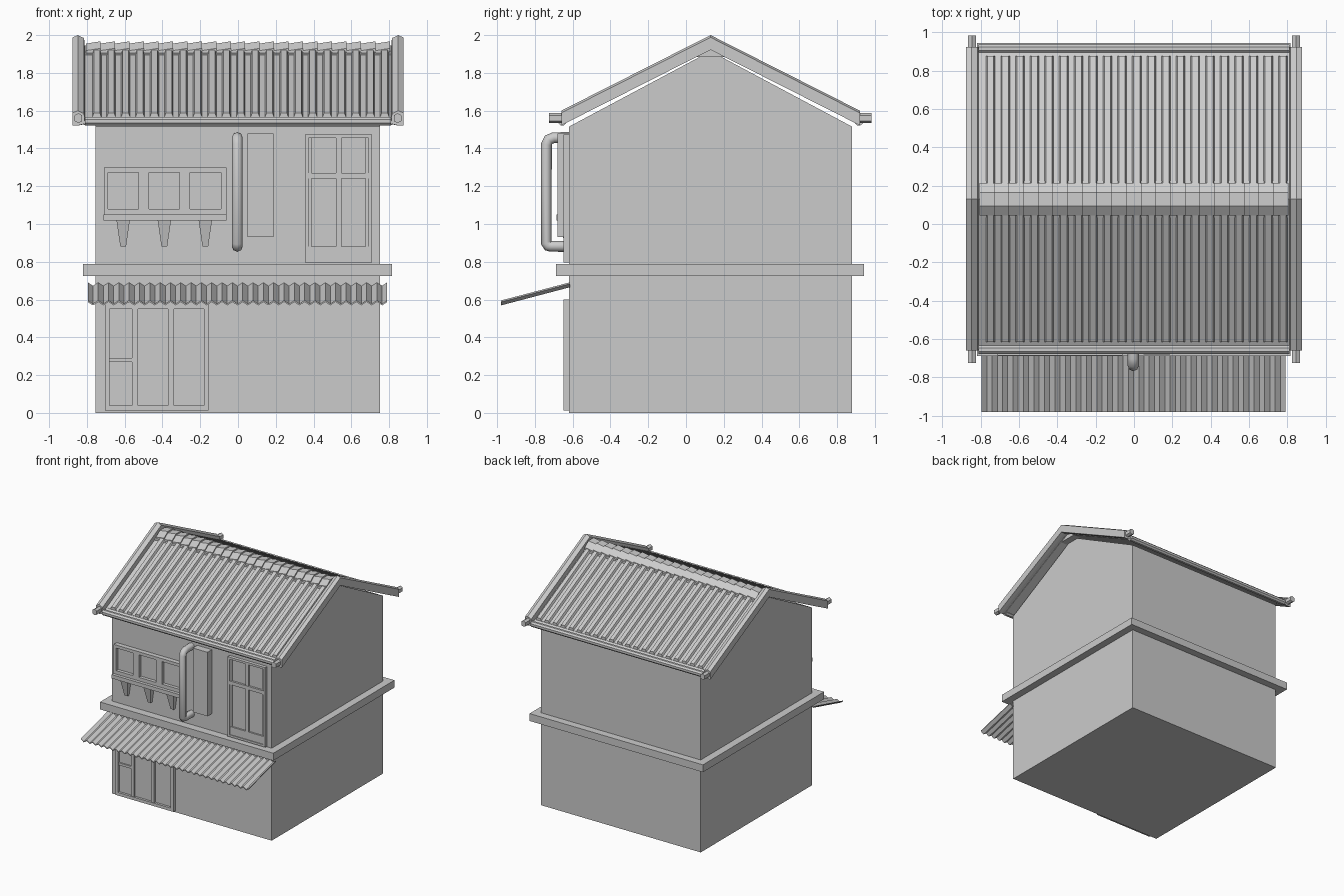
import bpy, bmesh, math

if "Cube" in bpy.data.objects:
    bpy.data.objects.remove(bpy.data.objects["Cube"])

WALL = -0.62      # front wall plane
RIDGE_Y = 0.13


def loft(name, rings):
    """Skin a series of equal-length point rings and cap both ends."""
    bm = bmesh.new()
    vs = [[bm.verts.new(p) for p in r] for r in rings]
    n = len(rings[0])
    for a, b in zip(vs, vs[1:]):
        for i in range(n):
            j = (i + 1) % n
            bm.faces.new((a[i], a[j], b[j], b[i]))
    bm.faces.new(vs[0])
    bm.faces.new(vs[-1])
    bmesh.ops.recalc_face_normals(bm, faces=bm.faces)
    me = bpy.data.meshes.new(name)
    bm.to_mesh(me)
    bm.free()
    ob = bpy.data.objects.new(name, me)
    bpy.context.collection.objects.link(ob)
    return ob


def prism_x(name, yz, x0, x1):
    return loft(name, [[(x, y, z) for y, z in yz] for x in (x0, x1)])


def prism_y(name, xz, y0, y1):
    return loft(name, [[(x, y, z) for x, z in xz] for y in (y0, y1)])


def box(name, x0, x1, y0, y1, z0, z1):
    return prism_x(name, [(y0, z0), (y1, z0), (y1, z1), (y0, z1)], x0, x1)


def frame(name, x0, x1, z0, z1, t, y):
    """Rectangular border of bar width t standing out from the wall to y."""
    box(name + "_left", x0, x0 + t, y, WALL, z0, z1)
    box(name + "_right", x1 - t, x1, y, WALL, z0, z1)
    box(name + "_bottom", x0 + t, x1 - t, y, WALL, z0, z0 + t)
    box(name + "_top", x0 + t, x1 - t, y, WALL, z1 - t, z1)


def slope(y):
    """Underside height of the roof."""
    return 1.922 - 0.506 * abs(y - RIDGE_Y)


# House body and floor band
prism_x("house_body", [(WALL, 0), (0.88, 0), (0.88, 1.515), (RIDGE_Y, 1.915), (WALL, 1.515)],
        -0.755, 0.752)
box("floor_band", -0.82, 0.815, -0.688, 0.943, 0.725, 0.788)

# Roof deck
deck_y = (-0.66, RIDGE_Y, 0.92)
prism_x("roof_deck", [(y, slope(y) + 0.003) for y in deck_y] +
        [(y, slope(y) + 0.02) for y in reversed(deck_y)], -0.815, 0.815)

# Ribbed tile sheets and eave bars on both slopes
N = 21
pitch = 1.6 / N
section = []
for i in range(N):
    x = -0.8 + i * pitch
    for f, h in ((0, 0.022), (0.38, 0.022), (0.48, 0.042), (0.9, 0.042)):
        section.append((x + f * pitch, h))
section += [(0.8, 0.022), (0.8, 0.012), (-0.8, 0.012)]
for s, side in ((-1, "front"), (1, "back")):
    rings = []
    for d in (0.745, 0.07):
        y = RIDGE_Y + s * d
        rings.append([(x, y, slope(y) + h) for x, h in section])
    loft("roof_tiles_" + side, rings)
    c = RIDGE_Y + s * 0.785
    prism_x("eave_bar_" + side,
            [(c + 0.024 * math.cos(a * math.pi / 4 + 0.39), 1.544 + 0.024 * math.sin(a * math.pi / 4 + 0.39))
             for a in range(8)], -0.81, 0.81)

# Ridge base and overlapping ridge tiles
prism_x("ridge_base", [(0.035, 1.885), (0.225, 1.885), (0.225, 1.9), (RIDGE_Y, 1.945), (0.035, 1.9)], -0.81, 0.81)
for i in range(N):
    x = -0.805 + i * 1.61 / N
    rings = []
    for dx, lift in ((0, 0.0), (1.61 / N, 0.012)):
        rings.append([(x + dx, RIDGE_Y + y, z + lift) for y, z in
                      ((-0.085, 1.9), (-0.085, 1.918), (-0.035, 1.955), (0.035, 1.955),
                       (0.085, 1.918), (0.085, 1.9))])
    loft("ridge_tile_%d" % i, rings)

# Gable edge beams with end caps
for s, side in ((-1, "left"), (1, "right")):
    sec = ((0.81, 0.008), (0.845, 0.0), (0.875, 0.0), (0.875, 0.066), (0.848, 0.078), (0.815, 0.062))
    loft("gable_beam_" + side,
         [[(s * x, y, slope(y) + h) for x, h in sec] for y in (-0.66, RIDGE_Y, 0.922)])
    for y0, y1, end in ((-0.725, -0.64, "front"), (0.9, 0.983, "back")):
        prism_y("beam_cap_%s_%s" % (side, end),
                [(s * x, z) for x, z in ((0.825, 1.545), (0.845, 1.535), (0.865, 1.545),
                                         (0.865, 1.575), (0.845, 1.587), (0.825, 1.575))], y0, y1)

# Corrugated awning
W = 58
xs = [(-0.795 + i * 1.585 / W, 0.009 * (-1) ** i) for i in range(W + 1)]
sec = [(x, h + 0.004) for x, h in xs] + [(x, h - 0.004) for x, h in reversed(xs)]
loft("awning", [[(x, y, z + h) for x, h in sec] for y, z in ((-0.98, 0.582), (-0.615, 0.678))])

# Bay window with three panes, sill and brackets
box("window_back", -0.70, -0.07, -0.632, WALL, 1.03, 1.29)
box("window_rail_top", -0.71, -0.062, -0.66, WALL, 1.272, 1.298)
box("window_rail_bottom", -0.71, -0.062, -0.66, WALL, 1.05, 1.08)
for i, (a, b) in enumerate(((-0.71, -0.687), (-0.528, -0.472), (-0.31, -0.254), (-0.09, -0.062))):
    box("window_post_%d" % i, a, b, -0.66, WALL, 1.08, 1.272)
box("window_sill", -0.712, -0.06, -0.686, WALL, 1.018, 1.05)
for i, x in enumerate((-0.608, -0.39, -0.173)):
    rings = []
    for z, w, y in ((1.018, 0.035, -0.67), (0.88, 0.015, -0.64)):
        rings.append([(x - w, y, z), (x + w, y, z), (x + w, WALL, z), (x - w, WALL, z)])
    loft("window_bracket_%d" % i, rings)

# Blank upright signboard
box("signboard", 0.05, 0.188, -0.68, WALL, 0.932, 1.478)

# Pipe with bent corners
cu = bpy.data.curves.new("drain_pipe", "CURVE")
cu.dimensions = "3D"
cu.bevel_depth = 0.029
cu.bevel_resolution = 2
cu.use_fill_caps = True
path = ((-0.61, 1.457), (-0.70, 1.457), (-0.727, 1.447), (-0.739, 1.42),
        (-0.739, 0.90), (-0.73, 0.885), (-0.715, 0.882), (-0.61, 0.882))
sp = cu.splines.new("POLY")
sp.points.add(len(path) - 1)
for p, (y, z) in zip(sp.points, path):
    p.co = (-0.004, y, z, 1)
pipe = bpy.data.objects.new("drain_pipe", cu)
bpy.context.collection.objects.link(pipe)
bpy.context.view_layer.objects.active = pipe
pipe.select_set(True)
bpy.ops.object.convert(target="MESH")
bpy.ops.object.shade_smooth_by_angle(angle=math.radians(50))

# Upper glazed door
box("upper_door_back", 0.36, 0.705, -0.628, WALL, 0.795, 1.47)
frame("upper_door_frame", 0.355, 0.71, 0.795, 1.474, 0.018, -0.648)
box("upper_door_kick_rail", 0.373, 0.692, -0.642, WALL, 0.813, 0.88)
box("upper_door_cross_rail", 0.373, 0.692, -0.645, WALL, 1.24, 1.27)
box("upper_door_mullion", 0.52, 0.548, -0.642, WALL, 0.88, 1.456)
for i, x in enumerate((0.373, 0.675)):
    box("upper_door_stile_%d" % i, x, x + 0.017, -0.638, WALL, 0.88, 1.456)

# Ground floor shop door with three panels
box("shop_door_back", -0.70, -0.16, -0.628, WALL, 0.015, 0.59)
frame("shop_door_frame", -0.705, -0.155, 0.013, 0.6, 0.026, -0.648)
box("shop_door_header", -0.679, -0.181, -0.643, WALL, 0.55, 0.575)
for i, x in enumerate((-0.56, -0.37)):
    box("shop_door_mullion_%d" % i, x, x + 0.03, -0.643, WALL, 0.039, 0.55)
box("shop_door_mid_rail", -0.679, -0.56, -0.64, WALL, 0.27, 0.29)
